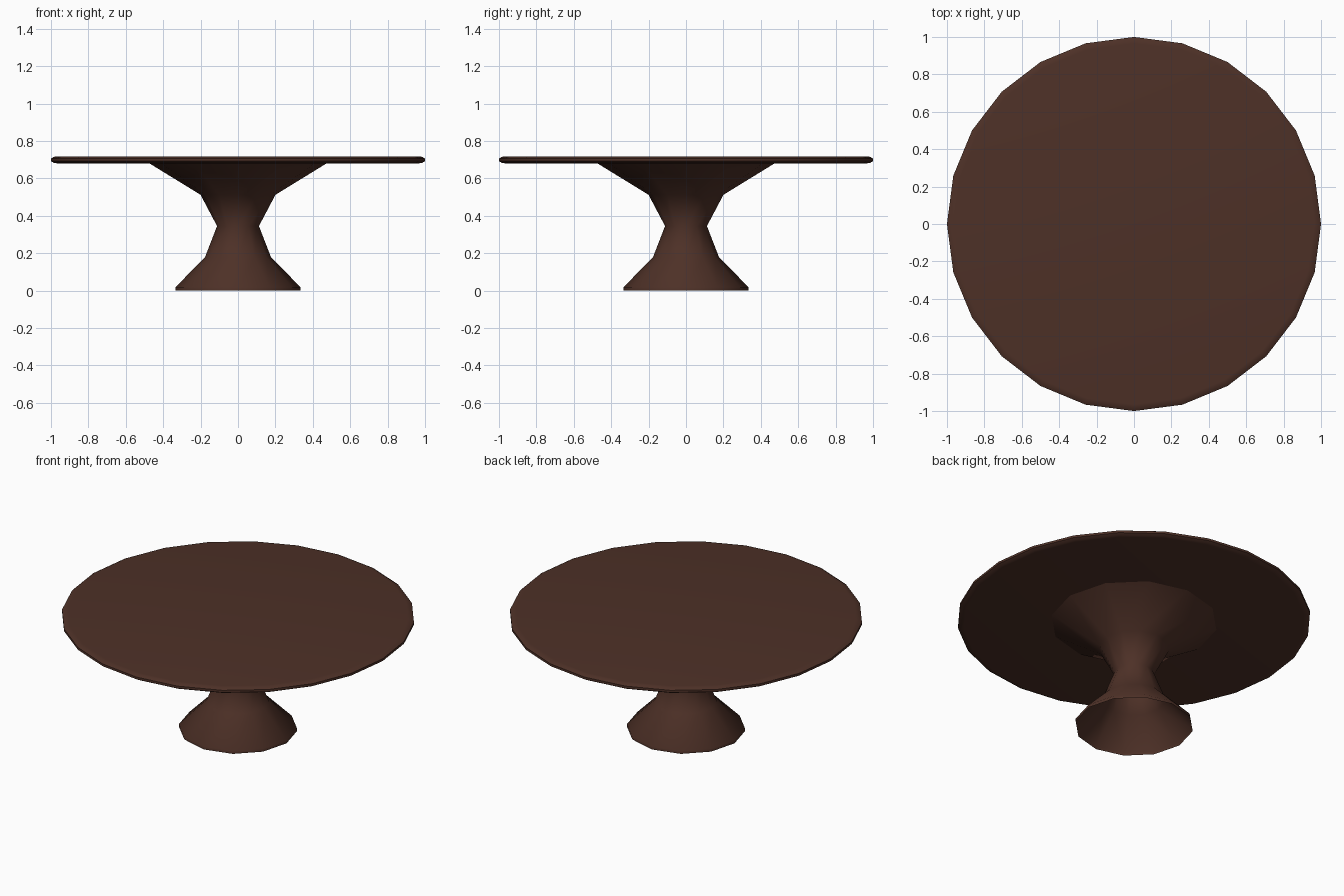
import bpy, bmesh, math

if "Cube" in bpy.data.objects:
    bpy.data.objects.remove(bpy.data.objects["Cube"])

wood = bpy.data.materials.new("dark_brown_wood")
wood.diffuse_color = (0.075, 0.030, 0.020, 1)
wood.use_nodes = True
wood.node_tree.nodes["Principled BSDF"].inputs["Base Color"].default_value = wood.diffuse_color


def lathe(name, profile, sides, cap_start=False, cap_end=False, angle=60):
    """Spin a list of (radius, height) points around z, first point lowest."""
    bm = bmesh.new()
    rings = []
    for r, z in profile:
        rings.append([bm.verts.new((r * math.cos(2 * math.pi * i / sides),
                                    r * math.sin(2 * math.pi * i / sides), z))
                      for i in range(sides)])
    for a, b in zip(rings, rings[1:]):
        for i in range(sides):
            j = (i + 1) % sides
            bm.faces.new((a[i], a[j], b[j], b[i]))
    if cap_start:
        bm.faces.new(rings[0][::-1])
    if cap_end:
        bm.faces.new(rings[-1])
    mesh = bpy.data.meshes.new(name)
    bm.to_mesh(mesh)
    bm.free()
    mesh.materials.append(wood)
    obj = bpy.data.objects.new(name, mesh)
    bpy.context.collection.objects.link(obj)
    bpy.ops.object.select_all(action='DESELECT')
    obj.select_set(True)
    bpy.context.view_layer.objects.active = obj
    bpy.ops.object.shade_smooth_by_angle(angle=math.radians(angle))
    return obj


# round top with a chamfered rim
lathe("table_top", [(0.965, 0.68), (0.985, 0.683), (1.0, 0.692), (1.0, 0.706),
                    (0.985, 0.715), (0.965, 0.718)], 24, True, True, 50)

# hollow waisted pedestal, open at the floor
lathe("pedestal", [(0.335, 0.0), (0.335, 0.018), (0.177, 0.177), (0.112, 0.345),
                   (0.20, 0.512), (0.475, 0.681)], 12)
